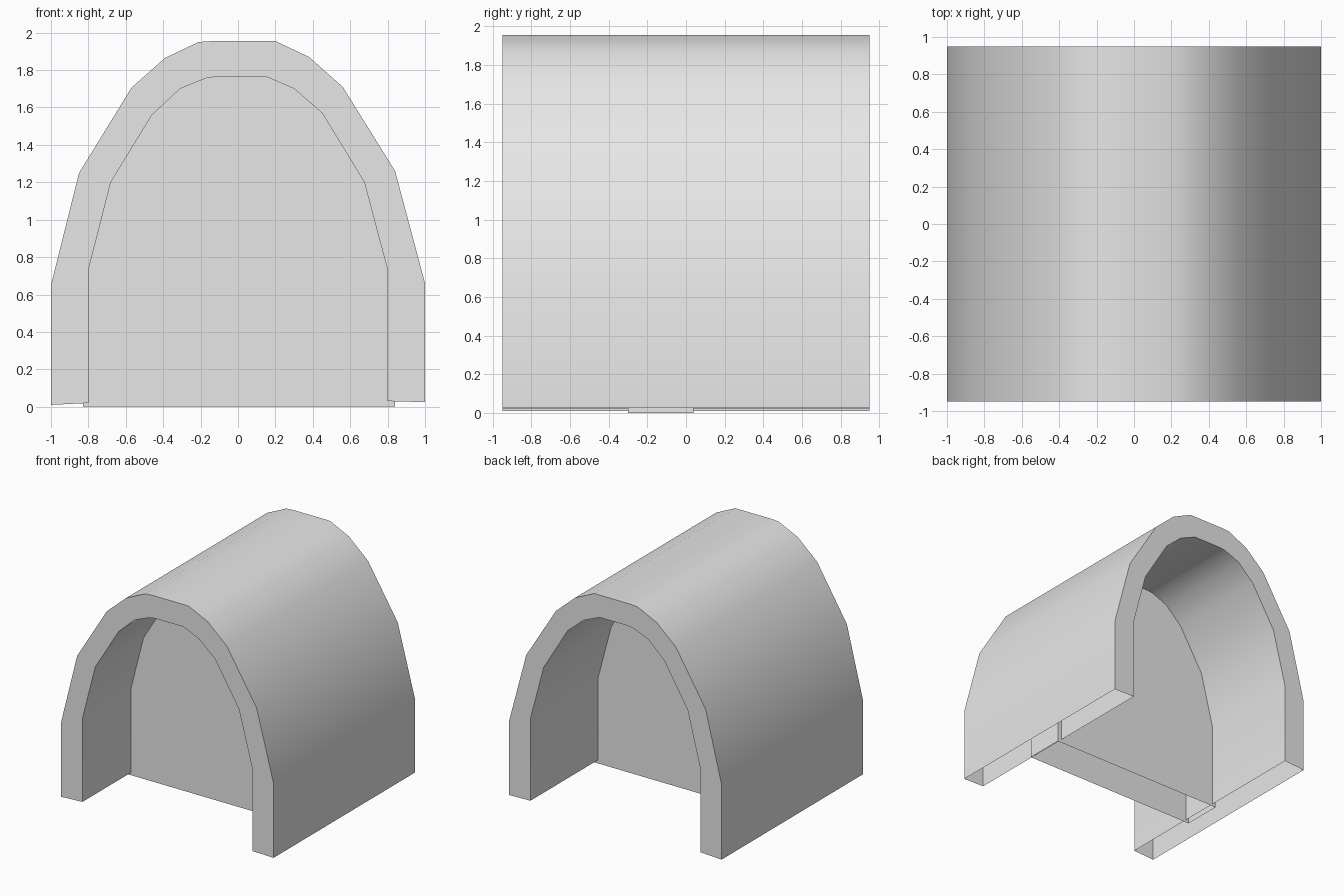
import bpy
import bmesh
import math

cube = bpy.data.objects.get("Cube")
if cube:
    bpy.data.objects.remove(cube, do_unlink=True)

grey = bpy.data.materials.new("plain grey")
grey.use_nodes = True
grey.diffuse_color = (0.8, 0.8, 0.8, 1)
grey.node_tree.nodes["Principled BSDF"].inputs["Base Color"].default_value = (0.8, 0.8, 0.8, 1)

# Arch profiles (x, z), running from the left foot over the crown to the right foot
OUTER = [(1, .025), (1, .66), (.84, 1.26), (.56, 1.71), (.38, 1.87), (.2, 1.955), (-.14, 1.955),
         (-.21, 1.95), (-.39, 1.865), (-.57, 1.705), (-.85, 1.25), (-1, .65), (-1, .01)]
INNER = [(.8, .03), (.8, .73), (.675, 1.2), (.45, 1.57), (.3, 1.7), (.15, 1.765), (-.11, 1.765),
         (-.17, 1.757), (-.31, 1.7), (-.46, 1.56), (-.68, 1.2), (-.8, .73), (-.8, .02)]


def row(bm, profile, y):
    return [bm.verts.new((x, y, z)) for x, z in profile]


def strip(bm, a, b):
    """Join two rows of vertices with quads."""
    for i in range(len(a) - 1):
        bm.faces.new((a[i], a[i + 1], b[i + 1], b[i]))


def finish(bm, name):
    bmesh.ops.recalc_face_normals(bm, faces=bm.faces[:])
    mesh = bpy.data.meshes.new(name)
    bm.to_mesh(mesh)
    bm.free()
    mesh.materials.append(grey)
    obj = bpy.data.objects.new(name, mesh)
    bpy.context.collection.objects.link(obj)
    bpy.ops.object.select_all(action='DESELECT')
    obj.select_set(True)
    bpy.context.view_layer.objects.active = obj
    bpy.ops.object.shade_smooth_by_angle(angle=math.radians(35))
    return obj


# Tunnel shell: hollow between its skins and open under the feet
bm = bmesh.new()
out_front, out_back = row(bm, OUTER, -.95), row(bm, OUTER, .95)
in_front, in_back = row(bm, INNER, -.95), row(bm, INNER, .95)
for a, b in ((out_front, out_back), (in_front, in_back),
             (out_front, in_front), (out_back, in_back)):
    strip(bm, a, b)
finish(bm, "arch_shell")

# Cross wall: slightly larger than the opening, also open underneath
WALL = [(x * 1.04, z + .03) for x, z in INNER]
WALL[0], WALL[-1] = (.84, 0), (-.83, 0)
bm = bmesh.new()
front, back = row(bm, WALL, -.3), row(bm, WALL, .04)
strip(bm, front, back)
bm.faces.new(front)
bm.faces.new(back)
finish(bm, "cross_wall")
